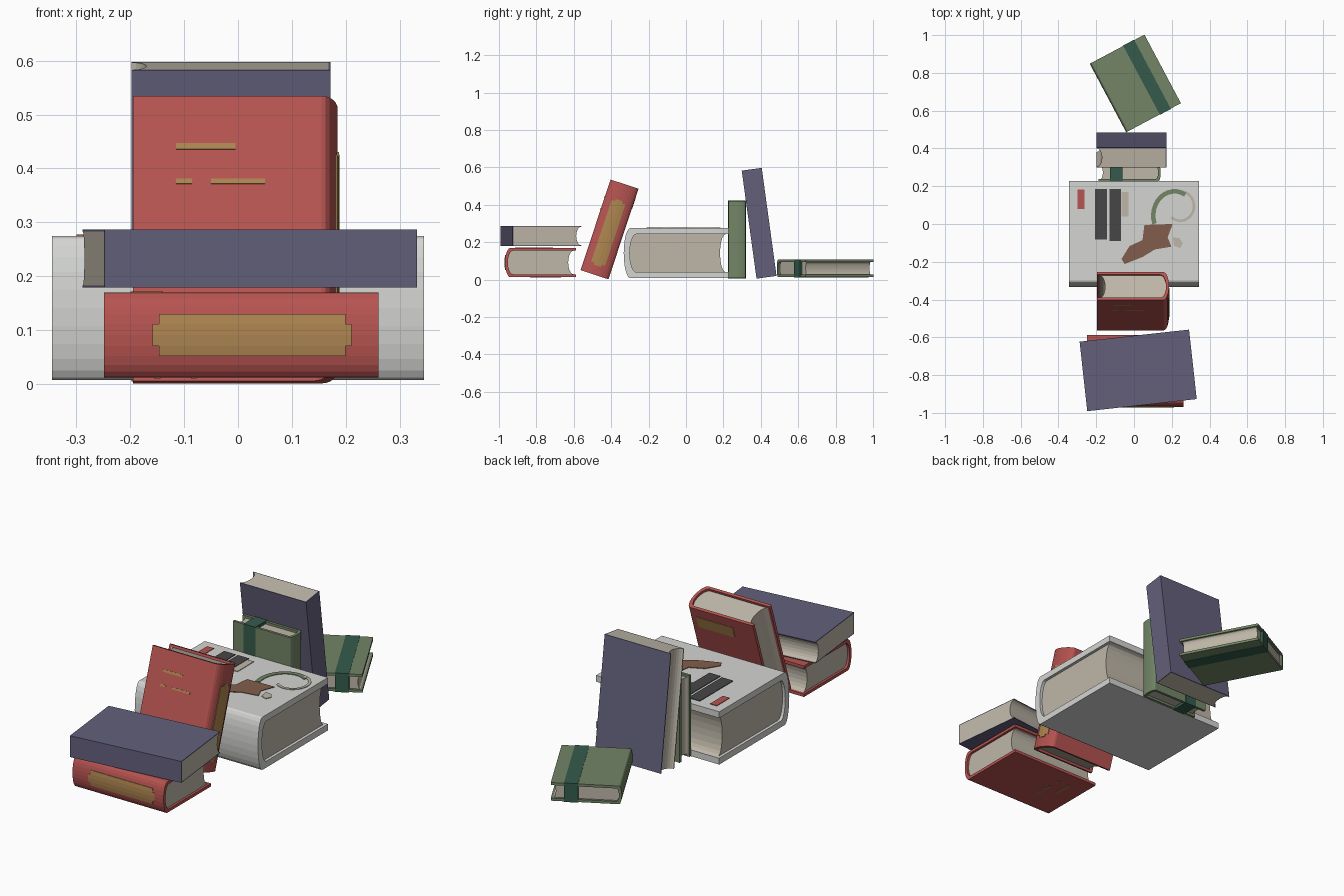
import bpy, bmesh
from math import sin, cos, pi, radians
from mathutils import Matrix, Vector

if "Cube" in bpy.data.objects:
    bpy.data.objects.remove(bpy.data.objects["Cube"])


def mat(name, *rgb):
    m = bpy.data.materials.new(name)
    m.diffuse_color = (*rgb, 1)
    m.use_nodes = True
    m.node_tree.nodes["Principled BSDF"].inputs["Base Color"].default_value = m.diffuse_color
    return m


RED = mat("red_cloth", 0.47, 0.088, 0.082)
GOLD = mat("gold_foil", 0.42, 0.235, 0.08)
PURPLE = mat("purple_card", 0.125, 0.117, 0.198)
PAPER = mat("paper", 0.52, 0.475, 0.395)
WHITE = mat("white_cover", 0.66, 0.67, 0.65)
GREEN = mat("green_cloth", 0.17, 0.235, 0.134)
BAND = mat("dark_green_band", 0.035, 0.105, 0.07)
BROWN = mat("brown_paint", 0.225, 0.11, 0.072)
COAL = mat("charcoal_paint", 0.062, 0.062, 0.062)


def prism(name, pts, lo, hi, material, M=Matrix(), plane="XZ"):
    """Extrude a 2D outline along y (plane XZ) or z (plane XY)."""
    bm = bmesh.new()
    put = (lambda a, b, d: (a, d, b)) if plane == "XZ" else (lambda a, b, d: (a, b, d))
    r0 = [bm.verts.new(put(a, b, lo)) for a, b in pts]
    r1 = [bm.verts.new(put(a, b, hi)) for a, b in pts]
    bm.faces.new(r0)
    bm.faces.new(r1)
    n = len(pts)
    for i in range(n):
        j = (i + 1) % n
        bm.faces.new((r0[i], r0[j], r1[j], r1[i]))
    bmesh.ops.recalc_face_normals(bm, faces=bm.faces)
    me = bpy.data.meshes.new(name)
    bm.to_mesh(me)
    bm.free()
    ob = bpy.data.objects.new(name, me)
    ob.matrix_world = M
    me.materials.append(material)
    bpy.context.collection.objects.link(ob)
    return ob


def rect(x0, x1, y0, y1):
    return [(x0, y0), (x1, y0), (x1, y1), (x0, y1)]


def frame(center, x, y):
    """Book frame: x runs spine to fore-edge, y up the book, z through it."""
    x, y = Vector(x).normalized(), Vector(y).normalized()
    M = Matrix((x, y, x.cross(y))).transposed().to_4x4()
    M.translation = center
    return M


def curve(x, bulge, half, n, a=pi / 2):
    """Rounded spine line from top to bottom."""
    return [(x + bulge * (1 - cos(t)), half * sin(t))
            for t in (a - 2 * a * i / n for i in range(n + 1))]


def book(name, M, w, h, t, material, c, bulge, inset, lip, hollow):
    n = 12 if bulge else 1
    # wrap-around cover
    outer = [(w / 2, t / 2)] + curve(-w / 2, bulge, t / 2, n) + [(w / 2, -t / 2)]
    spine_in = curve(-w / 2 + c, bulge, t / 2 - c, n)
    inner = [(w / 2, t / 2 - c)] + spine_in + [(w / 2, c - t / 2)]
    prism(name + "_cover", outer + inner[::-1], -h / 2, h / 2, material, M)
    # page block with hollow fore-edge
    fore = [(w / 2 - lip - hollow * cos(a), (t / 2 - c) * sin(a))
            for a in (-pi / 2 + pi * i / 10 for i in range(11))]
    prism(name + "_pages", spine_in + fore, -h / 2 + inset, h / 2 - inset, PAPER, M)


def red_book(name, M):
    w, h, t = 0.38, 0.51, 0.157
    book(name, M, w, h, t, RED, 0.015, 0.03, 0.012, 0.012, 0.03)
    # gold spine label with clipped corners
    for steps, cut in ((1, 0), (2, 0.012)):
        a = steps * pi / 12
        out = curve(-w / 2 - 0.003, 0.03, t / 2, steps * 2, a)
        back = curve(-w / 2 + 0.002, 0.03, t / 2, steps * 2, a)
        prism(name + "_spine_label", out + back[::-1], -0.205 + cut, 0.165 - cut, GOLD, M)
    # gold plate on one cover, gold rules on the other
    prism(name + "_cover_label", rect(-0.137, 0.068, 0.145, 0.205),
          t / 2 - 0.001, t / 2 + 0.002, GOLD, M, "XY")
    for x0, x1, y, d in ((0, 0.11, 0.156, 0.006), (0.08, 0.11, 0.088, 0.005),
                         (-0.055, 0.045, 0.088, 0.005)):
        prism(name + "_rule", rect(x0, x1, y - d, y + d),
              -t / 2 - 0.002, -t / 2 + 0.001, GOLD, M, "XY")


def purple_book(name, M):
    book(name, M, 0.37, 0.583, 0.108, PURPLE, 0.004, 0, 0, 0, 0.028)


def green_book(name, M):
    h, t = 0.411, 0.092
    book(name, M, 0.328, h, t, GREEN, 0.013, 0.012, 0.012, 0.01, 0.012)
    # elastic band round the book
    prism(name + "_band", rect(0.037, 0.103, -h / 2 - 0.002, h / 2 + 0.002),
          -t / 2 - 0.002, t / 2 + 0.002, BAND, M, "XY")


# stacked pair at the front
red_book("lying_red_book", frame((0.006, -0.778, 0.091), (0, 1, 0), (-1, 0, 0)))
a = radians(6.3)
purple_book("lying_purple_book", frame((0.022, -0.775, 0.233), (-sin(a), cos(a), 0), (-cos(a), -sin(a), 0)))

# red book leaning on the big book
a = radians(18.3)
red_book("leaning_red_book", frame((-0.005, -0.409, 0.268), (-1, 0, 0), (0, sin(a), cos(a))))

# big white book
book("big_book", frame((0, -0.053, 0.141), (0, 1, 0), (-1, 0, 0)),
     0.56, 0.69, 0.267, WHITE, 0.032, 0.035, 0.015, 0.015, 0.03)

# standing books behind it
green_book("standing_green_book", frame((-0.023, 0.272, 0.214), (-1, 0, 0), (0, 0, 1)))
a = radians(7.8)
purple_book("leaning_purple_book", frame((-0.013, 0.391, 0.301), (-1, 0, 0), (0, -sin(a), cos(a))))

# green book lying at the back
a = radians(28)
green_book("lying_green_book", frame((0.007, 0.744, 0.06), (cos(a), sin(a), 0), (-sin(a), cos(a), 0)))


# painted picture on the big cover
def paint(name, pts, material):
    prism(name, pts, 0.2735, 0.2775, material, plane="XY")


def arc(cx, cy, rx, ry, wd, a0, a1):
    ts = [radians(a0 + (a1 - a0) * i / 12) for i in range(13)]
    return ([(cx + rx * cos(t), cy + ry * sin(t)) for t in ts]
            + [(cx + (rx - wd) * cos(t), cy + (ry - wd) * sin(t)) for t in reversed(ts)])


paint("painted_red_tag", rect(-0.30, -0.263, 0.08, 0.183), RED)
paint("painted_dark_bar_left", rect(-0.207, -0.143, -0.082, 0.185), COAL)
paint("painted_dark_bar_right", rect(-0.13, -0.068, -0.09, 0.185), COAL)
paint("painted_pale_bar", rect(-0.066, -0.03, 0.04, 0.17), PAPER)
paint("painted_brown_shape",
      [(0.055, -0.005), (0.205, 0), (0.178, -0.07), (0.198, -0.12), (0.11, -0.135),
       (0.045, -0.175), (-0.05, -0.212), (-0.066, -0.185), (-0.024, -0.117), (0.045, -0.085)], BROWN)
paint("painted_pale_spot",
      [(0.205, -0.07), (0.24, -0.075), (0.258, -0.1), (0.245, -0.128), (0.212, -0.115)], PAPER)
paint("painted_green_arc", arc(0.215, 0.045, 0.125, 0.14, 0.024, 60, 200), GREEN)
paint("painted_pale_arc", arc(0.245, 0.095, 0.08, 0.085, 0.014, -130, 85), PAPER)
